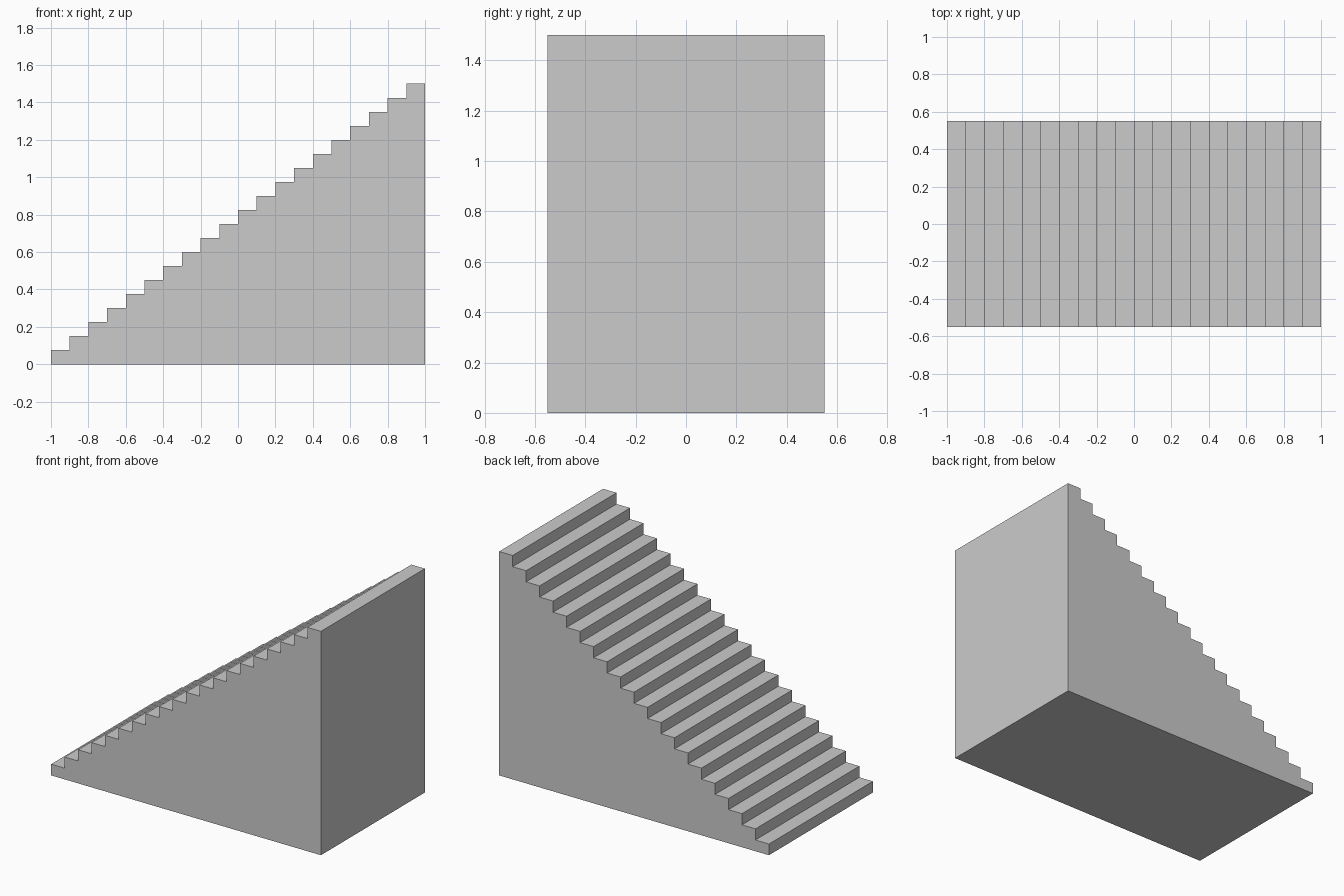
import bpy
import bmesh

if "Cube" in bpy.data.objects:
    bpy.data.objects.remove(bpy.data.objects["Cube"])

STEPS = 20
LENGTH, WIDTH, HEIGHT = 2.0, 1.10, 1.5
RUN, RISE = LENGTH / STEPS, HEIGHT / STEPS

# Side profile: flat base, straight back wall, stepped slope
profile = [(LENGTH / 2, 0.0), (-LENGTH / 2, 0.0)]
for i in range(STEPS):
    x, z = -LENGTH / 2 + i * RUN, (i + 1) * RISE
    profile += [(x, z), (x + RUN, z)]

# Extrude the profile across the width of the staircase
bm = bmesh.new()
side = bm.faces.new([bm.verts.new((x, -WIDTH / 2, z)) for x, z in profile])
extruded = bmesh.ops.extrude_face_region(bm, geom=[side], use_keep_orig=True)
moved = [g for g in extruded["geom"] if isinstance(g, bmesh.types.BMVert)]
bmesh.ops.translate(bm, verts=moved, vec=(0, WIDTH, 0))
bmesh.ops.recalc_face_normals(bm, faces=bm.faces)

mesh = bpy.data.meshes.new("staircase")
bm.to_mesh(mesh)
bm.free()
staircase = bpy.data.objects.new("staircase", mesh)
bpy.context.collection.objects.link(staircase)
